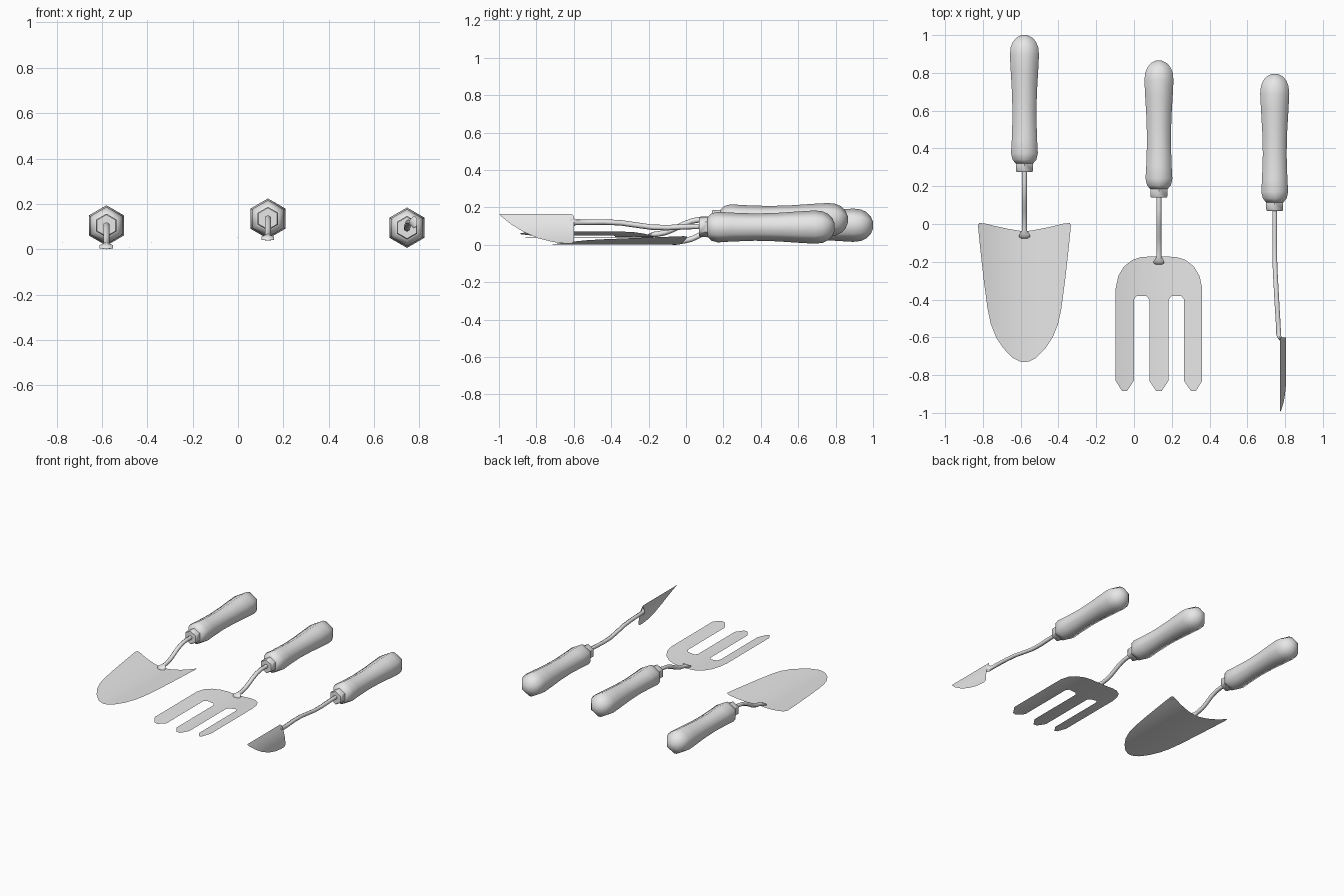
import bpy, bmesh, math
from mathutils import Vector

cube = bpy.data.objects.get("Cube")
if cube:
    bpy.data.objects.remove(cube)

grey = bpy.data.materials.new("plain_grey")
grey.use_nodes = True
grey.diffuse_color = (0.8, 0.8, 0.8, 1)
grey.node_tree.nodes["Principled BSDF"].inputs["Base Color"].default_value = (0.8, 0.8, 0.8, 1)


def finish(bm, name, angle):
    """Turn a bmesh into a smooth-shaded grey object."""
    mesh = bpy.data.meshes.new(name)
    bm.to_mesh(mesh)
    bm.free()
    mesh.materials.append(grey)
    obj = bpy.data.objects.new(name, mesh)
    bpy.context.collection.objects.link(obj)
    bpy.ops.object.select_all(action='DESELECT')
    obj.select_set(True)
    bpy.context.view_layer.objects.active = obj
    bpy.ops.object.shade_smooth_by_angle(angle=math.radians(angle))
    return obj


def loft(name, rings, angle=75):
    """Join six-sided rings (x, y, z, radius_x, radius_z) lying across y."""
    bm = bmesh.new()
    loops = []
    for x, y, z, rx, rz in rings:
        turns = [math.radians(30 + 60 * i) for i in range(6)]
        loops.append([bm.verts.new((x + rx * math.cos(t), y, z + rz * math.sin(t)))
                      for t in turns])
    for a, b in zip(loops, loops[1:]):
        for i in range(6):
            j = (i + 1) % 6
            bm.faces.new((a[i], a[j], b[j], b[i]))
    bm.faces.new(loops[0])
    bm.faces.new(loops[-1])
    bmesh.ops.recalc_face_normals(bm, faces=bm.faces)
    return finish(bm, name, angle)


def sheet(name, outline, place, cuts):
    """Fill a flat (u, v) outline, slice it along u and bend it with place(u, v)."""
    bm = bmesh.new()
    verts = [bm.verts.new((u, v, 0)) for u, v in outline]
    edges = [bm.edges.new((a, b)) for a, b in zip(verts, verts[1:] + verts[:1])]
    bmesh.ops.triangle_fill(bm, edges=edges, use_beauty=True, normal=(0, 0, 1))
    for c in cuts:
        bmesh.ops.bisect_plane(bm, geom=bm.verts[:] + bm.edges[:] + bm.faces[:],
                               plane_co=(c, 0, 0), plane_no=(1, 0, 0))
    for f in bm.faces:
        f.normal_update()
        if f.normal.z < 0:
            f.normal_flip()
    for v in bm.verts:
        v.co = Vector(place(v.co.x, v.co.y))
    return finish(bm, name, 60)


def mirrored(half):
    """Complete an outline whose first and last points lie on u = 0 or straddle it."""
    return half + [(-u, v) for u, v in reversed(half) if u > 1e-6]


# Handle profile: distance from the ferrule front, half width across the flats
GRIP = [(0.045, 0.046), (0.065, 0.063), (0.1, 0.071), (0.17, 0.067), (0.3, 0.063),
        (0.42, 0.066), (0.54, 0.073), (0.62, 0.077), (0.66, 0.073), (0.69, 0.061),
        (0.712, 0.042), (0.725, 0.016)]
ACROSS = 1 / math.cos(math.radians(30))


def handle(tool, x, y, z):
    def rings(profile):
        return [(x, y + d, z, w * ACROSS, w * ACROSS) for d, w in profile]
    loft(tool + "_handle", rings(GRIP))
    loft(tool + "_ferrule", rings([(0, 0.041), (0.006, 0.045), (0.052, 0.045)]), 50)


def shaft(tool, path, foot):
    """Thin rod along (x, y, z) points, ending in a flattened foot."""
    r = 0.0145
    rings = []
    for i, p in enumerate(path):
        a, b = Vector(path[max(i - 1, 0)]), Vector(path[min(i + 1, len(path) - 1)])
        lean = (b - a).normalized()
        rings.append((*p, r, r / max(abs(lean.y), 0.5)))
    loft(tool + "_shaft", rings + foot)


# Trowel
TX = -0.58
handle("trowel", TX, 0.275, 0.105)
shaft("trowel",
      [(TX, 0.3, 0.105), (TX, 0.22, 0.105), (TX, 0.17, 0.097), (TX, 0.12, 0.078),
       (TX, 0.07, 0.05), (TX, 0.03, 0.031), (TX, -0.01, 0.022), (TX, -0.035, 0.018)],
      [(TX, -0.055, 0.012, 0.034, 0.012), (TX, -0.068, 0.008, 0.034, 0.008),
       (TX, -0.076, 0.005, 0.02, 0.004)])
trowel_half = [(0, -0.04), (0.08, -0.027), (0.16, -0.01), (0.21, 0.003), (0.24, 0.005),
               (0.246, -0.01), (0.235, -0.12), (0.215, -0.3), (0.195, -0.45),
               (0.178, -0.53), (0.15, -0.6), (0.11, -0.66), (0.06, -0.71), (0.025, -0.727),
               (0, -0.732)]
sheet("trowel_blade", mirrored(trowel_half),
      lambda u, v: (TX + u, v, 0.001 + 0.045 * (u / 0.245) ** 2),
      [i * 0.03 for i in range(-7, 8)])

# Fork
FX = 0.132
handle("fork", FX, 0.14, 0.135)
shaft("fork",
      [(FX, 0.17, 0.136), (FX, 0.08, 0.136), (FX, 0.03, 0.127), (FX, -0.02, 0.107),
       (FX, -0.07, 0.082), (FX, -0.11, 0.066), (FX, -0.15, 0.058), (FX, -0.175, 0.055)],
      [(FX, -0.195, 0.05, 0.032, 0.012), (FX, -0.207, 0.046, 0.032, 0.008),
       (FX, -0.214, 0.043, 0.02, 0.004)])
fork_half = [(0, -0.172), (0.09, -0.174), (0.14, -0.19), (0.185, -0.225), (0.215, -0.275),
             (0.229, -0.34), (0.229, -0.83), (0.195, -0.885), (0.17, -0.885),
             (0.133, -0.83), (0.133, -0.4), (0.118, -0.38), (0.068, -0.38), (0.051, -0.4),
             (0.051, -0.83), (0.014, -0.885)]
sheet("fork_head", mirrored(fork_half),
      lambda u, v: (FX + u, v, 0.04 + 0.031 * (u / 0.229) ** 2),
      [i * 0.03 for i in range(-7, 8)])

# Weeding knife, its blade standing on edge
WX = 0.745
handle("weeder", WX, 0.07, 0.095)
shaft("weeder",
      [(WX, 0.1, 0.098), (WX, 0.03, 0.098), (WX, -0.1, 0.092), (WX, -0.18, 0.094),
       (0.748, -0.26, 0.105), (0.753, -0.35, 0.118), (0.758, -0.44, 0.122),
       (0.763, -0.52, 0.121), (0.766, -0.59, 0.12)],
      [(0.775, -0.607, 0.12, 0.014, 0.028), (0.782, -0.62, 0.12, 0.008, 0.025)])
weeder_outline = [(0.155, -0.6), (0.165, -0.612), (0.165, -0.998), (0.15, -0.985),
                  (0.11, -0.935), (0.07, -0.87), (0.035, -0.79), (0.015, -0.71),
                  (0.008, -0.65), (0.008, -0.61), (0.018, -0.6)]
sheet("weeder_blade", weeder_outline,
      lambda u, v: (0.806 - 0.034 * ((u - 0.03) / 0.135) ** 2, v, u),
      [0.02 * i for i in range(1, 8)])
